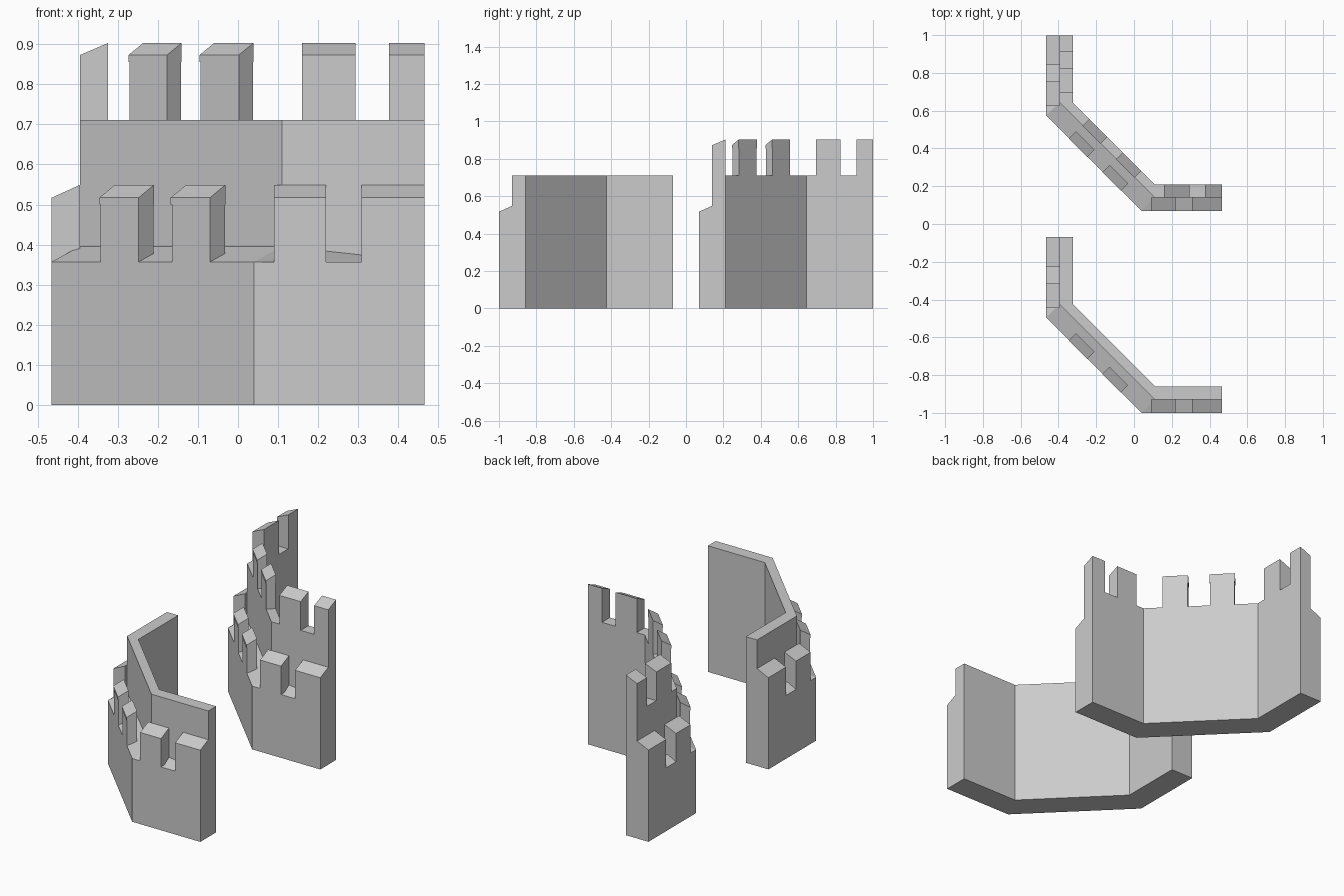
import bpy, bmesh

if "Cube" in bpy.data.objects:
    bpy.data.objects.remove(bpy.data.objects["Cube"])

K = 0.534          # mirror constant: right wing <-> left wing
STEP = -1.069      # offset of the front wall piece


def flip(p):
    return (p[1] - K, p[0] + K)


def prism(name, outer, inner, z0, z_out, z_in, dy=0.0):
    """Wall strip between two plan paths; tops may differ per point."""
    n = len(outer)
    zo = z_out if isinstance(z_out, (list, tuple)) else [z_out] * n
    zi = z_in if isinstance(z_in, (list, tuple)) else [z_in] * n
    bm = bmesh.new()
    rings = []
    for i in range(n):
        (ox, oy), (ix, iy) = outer[i], inner[i]
        rings.append([bm.verts.new(c) for c in (
            (ox, oy + dy, z0), (ox, oy + dy, zo[i]),
            (ix, iy + dy, zi[i]), (ix, iy + dy, z0))])
    for a, b in zip(rings, rings[1:]):
        for k in range(4):
            m = (k + 1) % 4
            bm.faces.new((a[k], a[m], b[m], b[k]))
    bm.faces.new(rings[0])
    bm.faces.new(rings[-1])
    bmesh.ops.recalc_face_normals(bm, faces=bm.faces)
    me = bpy.data.meshes.new(name)
    bm.to_mesh(me)
    bm.free()
    ob = bpy.data.objects.new(name, me)
    bpy.context.collection.objects.link(ob)


def path(y, corner_x):
    right = [(corner_x, y), (0.465, y)]
    return [flip(p) for p in reversed(right)] + right


def wing_merlons(name, spans, y0, y1, z0, zf, zb, dy):
    for a, b in spans:
        o, i = [(a, y0), (b, y0)], [(a, y1), (b, y1)]
        prism(name + "_right", o, i, z0, zf, zb, dy)
        prism(name + "_left", [flip(p) for p in o], [flip(p) for p in i],
              z0, zf, zb, dy)


def diagonal_merlons(name, spans, s, d, z0, zf, zb, dy):
    def quad(a, b, g):
        # g widens the block along the wall and towards the outside
        o = [(a - 2 * g, s - a), (b, s - b - 2 * g)]
        i = [(a - g + d, s - a + g + d), (b + g + d, s - b - g + d)]
        return o, i
    for a, b in spans:
        prism(name, *quad(a, b, 0), z0, zf - 0.017, zb - 0.017, dy)
        prism(name + "_cap", *quad(a, b, 0.0015), zf - 0.017, zf, zb, dy)


OUTER, MID, INNER = path(0.069, 0.04), path(0.14, 0.11), path(0.21, 0.11)

for side, dy in (("rear", 0.0), ("front", STEP)):
    # low outer wall with sloping sill, and tall inner wall
    prism(side + "_outer_wall", OUTER, MID, 0, 0.357,
          [0.357, 0.396, 0.396, 0.357], dy)
    prism(side + "_inner_wall", MID, INNER, 0, 0.711, 0.711, dy)
    # lower battlements
    wing_merlons(side + "_low_merlon", [(0.09, 0.22), (0.308, 0.465)],
                 0.069, 0.14, 0.357, 0.517, 0.549, dy)
    diagonal_merlons(side + "_low_diagonal_merlon",
                     [(-0.343, -0.248), (-0.165, -0.07)],
                     0.109, 0.037, 0.357, 0.517, 0.549, dy)

# upper battlements on the rear piece only
wing_merlons("high_merlon", [(0.16, 0.293), (0.377, 0.465)],
             0.14, 0.21, 0.711, 0.873, 0.903, 0)
diagonal_merlons("high_diagonal_merlon", [(-0.27, -0.177), (-0.093, 0.002)],
                 0.25, 0.035, 0.711, 0.873, 0.903, 0)
